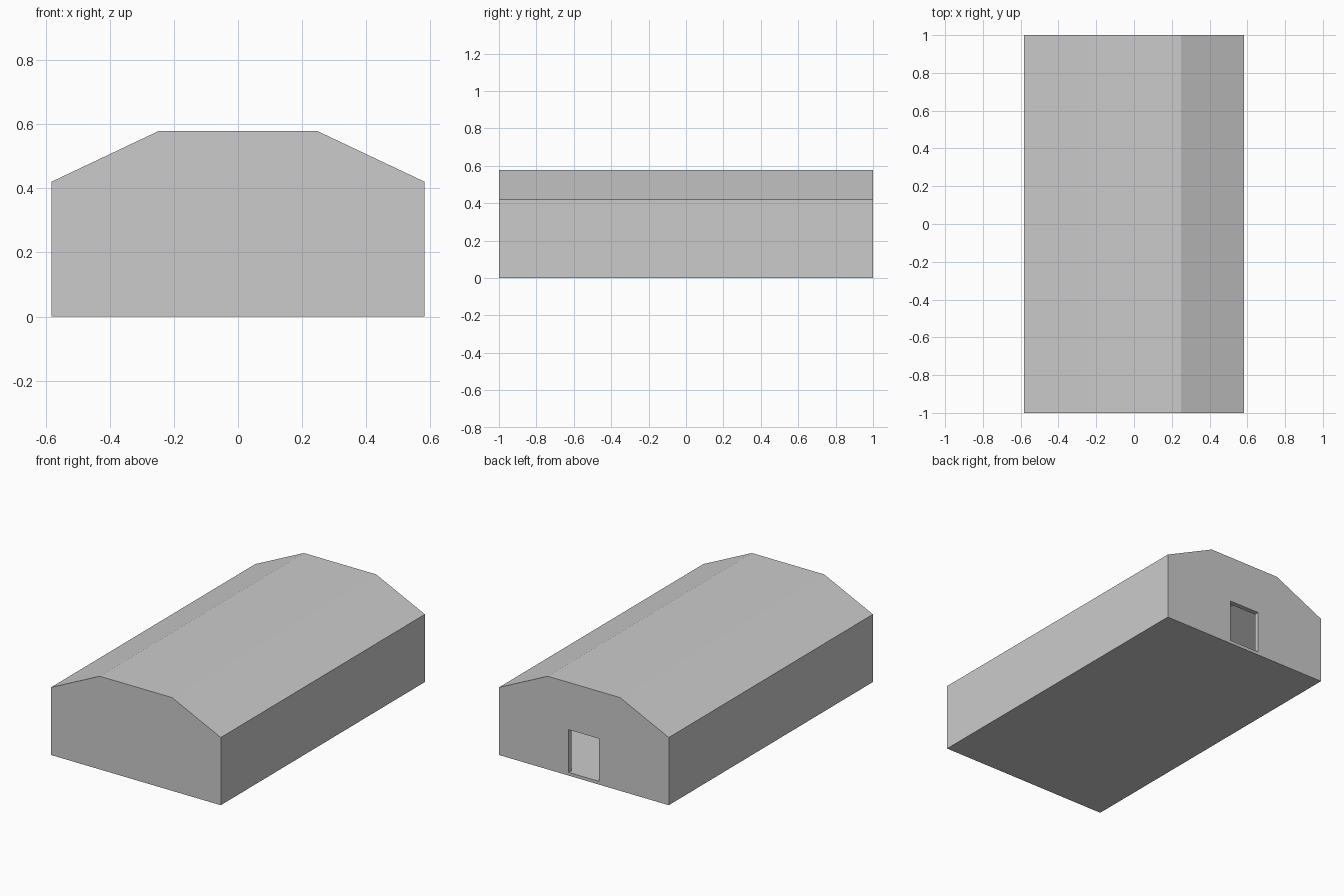
import bpy
import bmesh

if "Cube" in bpy.data.objects:
    bpy.data.objects.remove(bpy.data.objects["Cube"])

W, L = 0.582, 1.0           # half width, half length
EAVE, TOP, FLAT = 0.42, 0.578, 0.248
T = 0.03                    # wall thickness
R = 0.02                    # roof and floor thickness
DOOR_W, DOOR_H = 0.105, 0.285


def mirrored(half):
    """Close a right-hand outline (bottom to top) by mirroring it in x."""
    return half + [(-x, z) for x, z in reversed(half)]


def extrude(name, outline, y0, y1):
    """Extrude an x-z outline along y."""
    bm = bmesh.new()
    face = bm.faces.new([bm.verts.new((x, y0, z)) for x, z in outline])
    out = bmesh.ops.extrude_face_region(bm, geom=[face])
    verts = [v for v in out["geom"] if isinstance(v, bmesh.types.BMVert)]
    bmesh.ops.translate(bm, verts=verts, vec=(0, y1 - y0, 0))
    bmesh.ops.recalc_face_normals(bm, faces=bm.faces)
    mesh = bpy.data.meshes.new(name)
    bm.to_mesh(mesh)
    bm.free()
    obj = bpy.data.objects.new(name, mesh)
    bpy.context.collection.objects.link(obj)
    return obj


# Floor slab
extrude("floor", mirrored([(W, 0), (W, R)]), -L, L)

# Roof sheet with two slopes and a flat top
extrude("roof", mirrored([(W, EAVE - R), (W, EAVE), (FLAT, TOP)])
        + [(-W, EAVE - R), (-FLAT, TOP - R), (FLAT, TOP - R)], -L, L)

# Side walls, tops cut to the roof slope
slope = (TOP - EAVE) / (W - FLAT)
for side, s in (("left", -1), ("right", 1)):
    wall = [(W, R), (W, EAVE - R), (W - T, EAVE - R + T * slope), (W - T, R)]
    extrude(side + "_wall", [(s * x, z) for x, z in wall], -L + T, L - T)

# Front gable, closed
gable = mirrored([(W, R), (W, EAVE - R), (FLAT, TOP - R)])
extrude("front_wall", gable, -L, -L + T)

# Back gable with an open doorway
doorway = [(-DOOR_W, R), (-DOOR_W, DOOR_H), (DOOR_W, DOOR_H), (DOOR_W, R)]
extrude("back_wall", gable + doorway, L - T, L)
